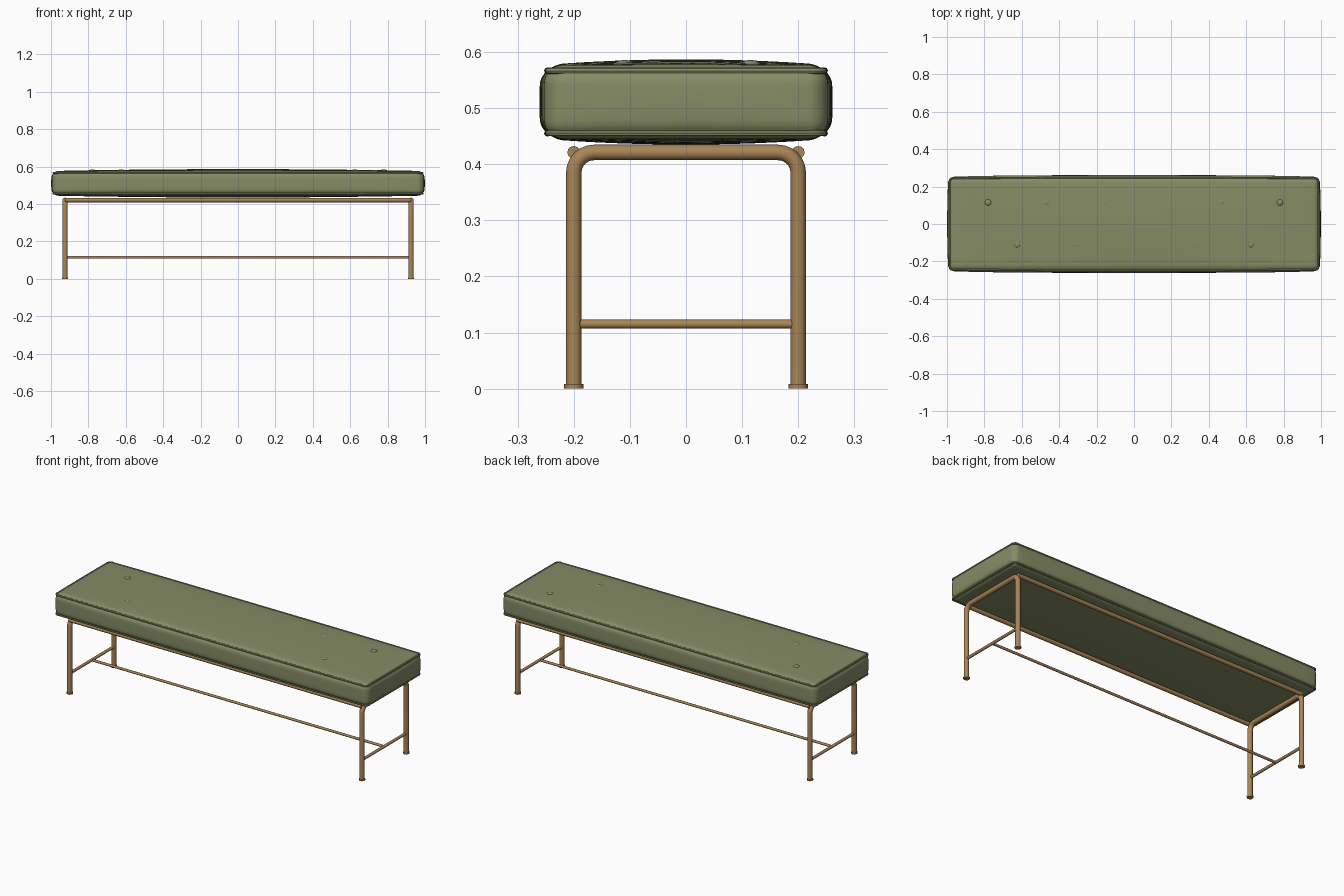
import bpy, bmesh, math
from mathutils import Vector

if "Cube" in bpy.data.objects:
    bpy.data.objects.remove(bpy.data.objects["Cube"])


def material(name, rgb):
    m = bpy.data.materials.new(name)
    m.diffuse_color = (*rgb, 1)
    m.use_nodes = True
    m.node_tree.nodes["Principled BSDF"].inputs["Base Color"].default_value = m.diffuse_color
    return m


OLIVE = material("olive upholstery", (0.235, 0.262, 0.130))
BRASS = material("brushed bronze", (0.40, 0.235, 0.095))


def finish(ob, mat, angle=40):
    ob.data.materials.clear()
    ob.data.materials.append(mat)
    bpy.ops.object.select_all(action='DESELECT')
    ob.select_set(True)
    bpy.context.view_layer.objects.active = ob
    bpy.ops.object.shade_smooth_by_angle(angle=math.radians(angle))
    return ob


def tube(name, pts, radius, mat, closed=False, res=4):
    # round tube swept along a path, converted to a mesh
    cu = bpy.data.curves.new(name, 'CURVE')
    cu.dimensions = '3D'
    cu.bevel_depth = radius
    cu.bevel_resolution = res
    cu.use_fill_caps = not closed
    sp = cu.splines.new('POLY')
    sp.points.add(len(pts) - 1)
    for p, co in zip(sp.points, pts):
        p.co = (*co, 1)
    sp.use_cyclic_u = closed
    ob = bpy.data.objects.new(name, cu)
    bpy.context.collection.objects.link(ob)
    bpy.ops.object.select_all(action='DESELECT')
    ob.select_set(True)
    bpy.context.view_layer.objects.active = ob
    bpy.ops.object.convert(target='MESH')
    return finish(bpy.context.view_layer.objects.active, mat)


# cushion: rounded box with a soft crown and bulging sides
HALF = Vector((0.993, 0.252, 0.066))
R, ZC = 0.034, 0.511


def puff(p):
    u, v, w = (max(-1, min(1, p[i] / HALF[i])) for i in range(3))
    return Vector((p.x + 0.006 * u * (1 - v * v) * (1 - w * w),
                   p.y + 0.009 * v * (1 - u ** 4) * (1 - w ** 4),
                   p.z + 0.010 * w * (1 - u * u) * (1 - v * v) + ZC))


bm = bmesh.new()
bmesh.ops.create_cube(bm, size=2)
bmesh.ops.scale(bm, vec=HALF, verts=bm.verts)
for axis, n in enumerate((24, 10, 6)):
    inner = HALF[axis] - R
    cuts = [-inner + 2 * inner * i / n for i in range(n + 1)]
    for a in (11, 22, 33):
        d = inner + R * math.tan(math.radians(a))
        cuts += [d, -d]
    normal = Vector((0, 0, 0))
    normal[axis] = 1
    for c in cuts:
        bmesh.ops.bisect_plane(bm, geom=bm.verts[:] + bm.edges[:] + bm.faces[:],
                               plane_co=normal * c, plane_no=normal, dist=1e-6)
for v in bm.verts:
    core = Vector([max(-(HALF[i] - R), min(HALF[i] - R, v.co[i])) for i in range(3)])
    v.co = puff(core + (v.co - core).normalized() * R)
bmesh.ops.recalc_face_normals(bm, faces=bm.faces)
me = bpy.data.meshes.new("cushion")
bm.to_mesh(me)
bm.free()
cushion = bpy.data.objects.new("cushion", me)
bpy.context.collection.objects.link(cushion)
finish(cushion, OLIVE, 60)

# piping along the upper and lower seams
for label, s in (("upper", 1), ("lower", -1)):
    k = R * 0.74
    cx, cy = HALF.x - R, HALF.y - R
    z = s * (HALF.z - R + R * 0.69)
    path = []
    for q, (sx, sy) in enumerate(((1, 1), (-1, 1), (-1, -1), (1, -1))):
        for i in range(6):
            a = math.radians(90 * q + 18 * i)
            bump = 1 + 0.22 * math.sin(math.radians(36 * i))
            path.append(Vector((sx * cx + k * bump * math.cos(a),
                                sy * cy + k * bump * math.sin(a), z)))
        # intermediate points so the piping follows the bulge
        end = path[-1]
        nx, ny = ((-1, 1), (-1, -1), (1, -1), (1, 1))[q]
        b = math.radians(90 * q + 90)
        nxt = Vector((nx * cx + k * math.cos(b), ny * cy + k * math.sin(b), z))
        path += [end.lerp(nxt, i / 12) for i in range(1, 12)]
    tube(label + "_piping", [puff(p) for p in path], 0.0055, OLIVE, closed=True, res=2)

# tufting buttons in two staggered rows, mostly sunk into the crown
rows = [(x, 0.115) for x in (-0.78, -0.468, -0.156, 0.156, 0.468, 0.78)]
rows += [(x, -0.11) for x in (-0.624, -0.312, 0, 0.312, 0.624)]
for i, (x, y) in enumerate(rows):
    bpy.ops.mesh.primitive_uv_sphere_add(segments=16, ring_count=10, radius=1,
                                         location=(x, y, 0.5785))
    b = bpy.context.object
    b.scale = (0.017, 0.017, 0.0072)
    b.name = "button_%d" % (i + 1)
    finish(b, OLIVE, 60)

# frame: two end hoops with stretchers and feet
LX, LY, TOP, BEND = 0.925, 0.2, 0.421, 0.036
for side, s in (("left", -1), ("right", 1)):
    x = s * LX
    pts = [(x, -LY, 0)]
    for i in range(7):
        a = math.pi - math.radians(15 * i)
        pts.append((x, -LY + BEND + BEND * math.cos(a), TOP - BEND + BEND * math.sin(a)))
    pts += [(px, -py, pz) for px, py, pz in reversed(pts)]
    tube(side + "_end_frame", pts, 0.0138, BRASS)
    tube(side + "_stretcher", [(x, -LY, 0.115), (x, LY, 0.115)], 0.008, BRASS)
    for end, t in (("front", -1), ("back", 1)):
        tube("%s_%s_foot" % (side, end), [(x, t * LY, 0), (x, t * LY, 0.008)], 0.017, BRASS)

# long rails under the cushion and the central floor stretcher
for end, t in (("front", -1), ("back", 1)):
    tube(end + "_rail", [(-LX, t * LY, TOP), (LX, t * LY, TOP)], 0.0115, BRASS)
tube("long_stretcher", [(-LX, 0, 0.115), (LX, 0, 0.115)], 0.007, BRASS)
